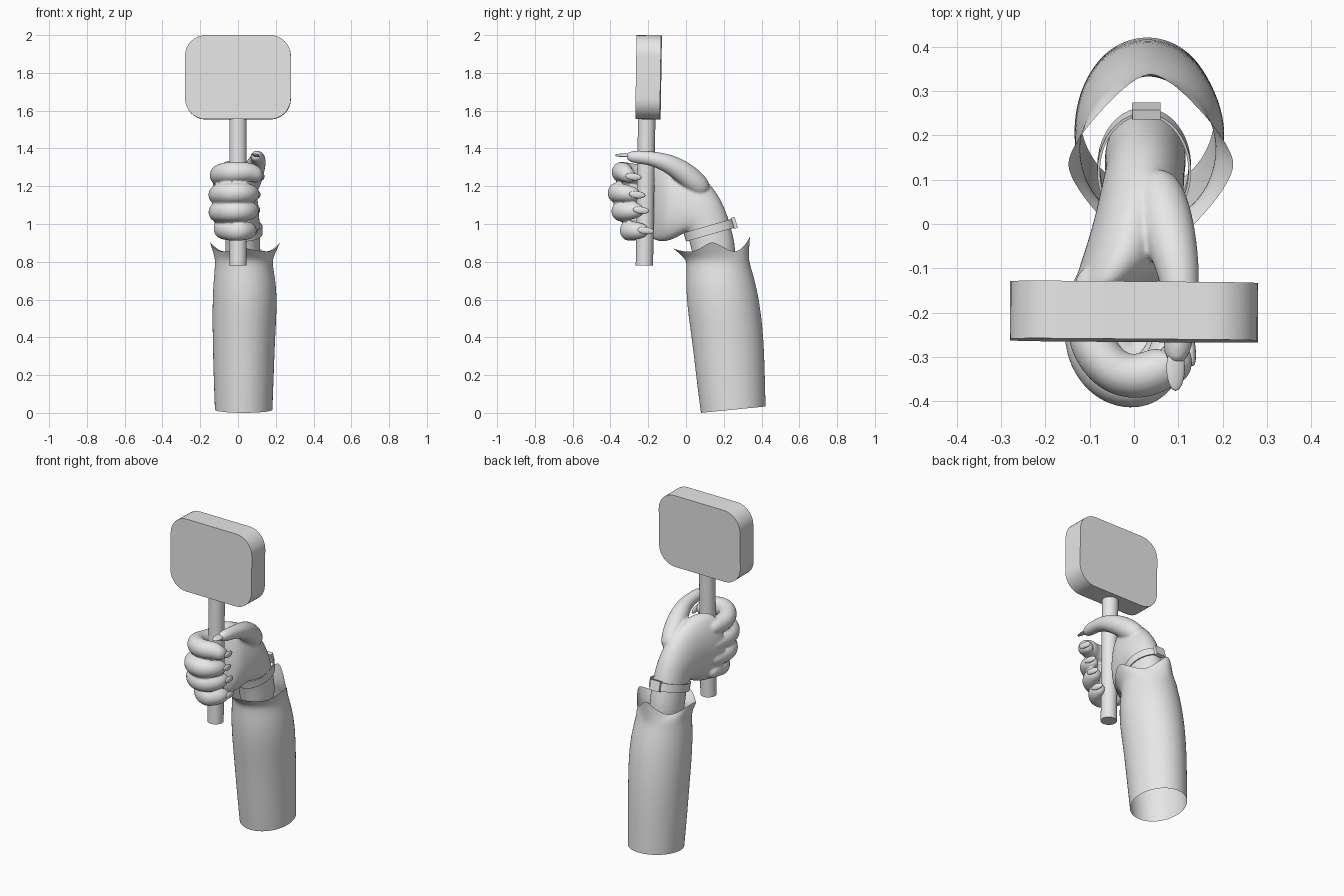
import bpy, bmesh
from math import cos, sin, pi, radians, tau
from mathutils import Vector

cube = bpy.data.objects.get("Cube")
if cube:
    bpy.data.objects.remove(cube, do_unlink=True)

grey = bpy.data.materials.new("plain_grey")
grey.use_nodes = True
grey.diffuse_color = (0.8, 0.8, 0.8, 1)
grey.node_tree.nodes["Principled BSDF"].inputs["Base Color"].default_value = (0.8, 0.8, 0.8, 1)


def finish(obj, name, angle=40):
    obj.name = obj.data.name = name
    obj.data.materials.clear()
    obj.data.materials.append(grey)
    bpy.ops.object.select_all(action='DESELECT')
    obj.select_set(True)
    bpy.context.view_layer.objects.active = obj
    bpy.ops.object.shade_smooth_by_angle(angle=radians(angle))
    return obj


def from_bmesh(bm, name, angle=40):
    bmesh.ops.recalc_face_normals(bm, faces=bm.faces)
    mesh = bpy.data.meshes.new(name)
    bm.to_mesh(mesh)
    bm.free()
    obj = bpy.data.objects.new(name, mesh)
    bpy.context.collection.objects.link(obj)
    return finish(obj, name, angle)


def ellipse(c, u, v, n):
    return [c + u * cos(tau * i / n) + v * sin(tau * i / n) for i in range(n)]


def loft(bm, rings, cap=True):
    loops = [[bm.verts.new(p) for p in ring] for ring in rings]
    n = len(loops[0])
    for a, b in zip(loops, loops[1:]):
        for i in range(n):
            j = (i + 1) % n
            bm.faces.new((a[i], a[j], b[j], b[i]))
    if cap:
        bm.faces.new(loops[0])
        bm.faces.new(loops[-1])


def tube(bm, stations, n=12):
    """Round limb through (x, y, z, radius) stations."""
    pts = [Vector(s[:3]) for s in stations]
    rings = []
    for i, s in enumerate(stations):
        t = (pts[min(i + 1, len(pts) - 1)] - pts[max(i - 1, 0)]).normalized()
        side = t.cross(Vector((0, 0, 1))).normalized()
        rings.append(ellipse(pts[i], side * s[3], side.cross(t) * s[3], n))
    loft(bm, rings)


def nail(name, loc, scale, rot=(0, 0, 0)):
    bpy.ops.mesh.primitive_uv_sphere_add(segments=16, ring_count=8, radius=1,
                                         location=loc, rotation=rot)
    obj = bpy.context.object
    obj.scale = scale
    finish(obj, name, 60)


# Sign panel: rounded rectangle extruded in depth
bm = bmesh.new()
w, h, r, depth = 0.28, 0.2225, 0.11, 0.13
outline = []
for k, (sx, sz) in enumerate(((1, 1), (-1, 1), (-1, -1), (1, -1))):
    for i in range(9):
        a = k * pi / 2 + i * pi / 16
        outline.append(bm.verts.new((sx * (w - r) + r * cos(a), -depth / 2,
                                     sz * (h - r) + r * sin(a))))
face = bm.faces.new(outline)
ext = bmesh.ops.extrude_face_region(bm, geom=[face])
bmesh.ops.translate(bm, vec=(0, depth, 0),
                    verts=[g for g in ext["geom"] if isinstance(g, bmesh.types.BMVert)])
panel = from_bmesh(bm, "sign_panel")
panel.location = (0, -0.198, 1.7765)
panel.rotation_euler = (-0.016, 0, -0.008)

# Sign handle
bpy.ops.mesh.primitive_cylinder_add(vertices=32, radius=0.046, depth=0.79,
                                    location=(0, -0.214, 1.175), rotation=(-0.016, 0, 0))
finish(bpy.context.object, "sign_handle")

# Hand: wrist and palm, each section given as back point, front point and x range
bm = bmesh.new()
palm = (
    (0.27, 0.74, 0.05, 0.72, -0.065, 0.12),
    (0.265, 0.90, 0.03, 0.86, -0.07, 0.12),
    (0.222, 1.05, 0.00, 0.96, -0.065, 0.115),
    (0.175, 1.16, -0.02, 0.945, -0.075, 0.115),
    (0.085, 1.265, -0.07, 0.915, -0.09, 0.11),
    (-0.02, 1.325, -0.12, 0.90, -0.115, 0.095),
    (-0.10, 1.35, -0.15, 0.905, -0.135, 0.07),
    (-0.19, 1.32, -0.21, 0.925, -0.15, -0.06),
)
rings = []
for yb, zb, yf, zf, x0, x1 in palm:
    centre = Vector(((x0 + x1) / 2, (yb + yf) / 2, (zb + zf) / 2))
    rings.append(ellipse(centre, Vector(((x1 - x0) / 2, 0, 0)),
                         Vector((0, (yb - yf) / 2, (zb - zf) / 2)), 16))
loft(bm, rings)

# Thumb reaching forward over the grip
tube(bm, ((0.04, 0.11, 1.16, 0.06), (0.07, 0.02, 1.25, 0.065), (0.09, -0.06, 1.305, 0.057),
          (0.105, -0.13, 1.335, 0.046), (0.105, -0.20, 1.35, 0.038),
          (0.1, -0.26, 1.355, 0.037), (0.095, -0.30, 1.357, 0.028), (0.093, -0.315, 1.357, 0.014)))

# Four fingers curling round the handle:
# knuckle z, front z, tip z, front y, nail end y, left x, tip x
fingers = {
    "index": (1.25, 1.275, 1.25, -0.35, -0.235, -0.105, 0.095),
    "middle": (1.15, 1.165, 1.155, -0.373, -0.215, -0.112, 0.074),
    "ring": (1.06, 1.068, 1.073, -0.353, -0.195, -0.112, 0.072),
    "little": (0.98, 0.965, 0.965, -0.31, -0.17, -0.085, 0.06),
}
for name, (zk, zf, zt, f, t, xl, xt) in fingers.items():
    tube(bm, ((-0.085, -0.09, zk, 0.045), (xl + 0.01, -0.19, zk, 0.053),
              (xl, f + 0.09, (zk + zf) / 2, 0.056), (xl + 0.05, f + 0.015, zf, 0.057),
              (0.01, f, zf, 0.056), (xt - 0.02, f + 0.03, zf, 0.052),
              (xt, t - 0.085, (zf + zt) / 2, 0.046), (xt, t - 0.05, zt, 0.038),
              (xt, t - 0.03, zt, 0.02)))
    nail(name + "_nail", (xt + 0.033, t - 0.043, zt), (0.011, 0.044, 0.019),
         (-0.12, 0, 0.12))
nail("thumb_nail", (0.094, -0.325, 1.364), (0.022, 0.052, 0.008), (0, 0.3, 0))

hand = from_bmesh(bm, "hand", 180)
hand.modifiers.new("round", 'SUBSURF').levels = 2
hand.modifiers["round"].render_levels = 2
fuse = hand.modifiers.new("fuse", 'REMESH')
fuse.mode = 'VOXEL'
fuse.voxel_size = 0.007
fuse.use_smooth_shade = True
soften = hand.modifiers.new("soften", 'SMOOTH')
soften.factor = 0.5
soften.iterations = 4

# Wrist strap and buckle, tilted up towards the back
bm = bmesh.new()
rings = []
for grow, z in ((0, -0.024), (0.006, -0.024), (0.006, 0.024), (0, 0.024), (0, -0.024)):
    rings.append(ellipse(Vector((0, 0, z)), Vector((0.1 + grow, 0, 0)),
                         Vector((0, 0.131 + grow, 0)), 40))
loft(bm, rings, cap=False)
bmesh.ops.remove_doubles(bm, verts=bm.verts, dist=0.0001)
strap = from_bmesh(bm, "wrist_strap")
strap.location = (0.023, 0.125, 0.968)
strap.rotation_euler = (0.28, 0, 0)

bpy.ops.mesh.primitive_cube_add(size=1, location=(0.028, 0.255, 1.006), rotation=(0.28, 0, 0))
buckle = bpy.context.object
buckle.scale = (0.064, 0.022, 0.06)
bevel = buckle.modifiers.new("bevel", 'BEVEL')
bevel.width = 0.006
bevel.segments = 2
finish(buckle, "strap_buckle")

# Sleeve: open tube with four flared points round the cuff
bm = bmesh.new()
sections = (
    (0.017, 0.03, 0.25, 0.153, 0.172),
    (0.2, 0.03, 0.236, 0.16, 0.182),
    (0.4, 0.031, 0.221, 0.166, 0.19),
    (0.58, 0.036, 0.197, 0.172, 0.193),
    (0.7, 0.035, 0.182, 0.165, 0.182),
    (0.78, 0.031, 0.172, 0.153, 0.168),
    (0.82, 0.031, 0.165, 0.153, 0.166),
)
n = 32
rings = []
for z, cx, cy, rx, ry in sections:
    ring = ellipse(Vector((cx, cy, z)), Vector((rx, 0, 0)), Vector((0, ry, 0)), n)
    for p in ring:
        p.z += 0.1 * (1 - z) * (p.y - cy)
    rings.append(ring)
cuff = []
for i in range(n):
    a = tau * i / n
    point = 1 - abs(sin(2 * a))
    flare = 1 + 0.22 * point
    cuff.append(Vector((0.038 + 0.157 * flare * cos(a), 0.135 + 0.172 * flare * sin(a),
                        0.853 + point * (0.056 + 0.036 * sin(a)))))
rings.append(cuff)
loft(bm, rings, cap=False)
sleeve = from_bmesh(bm, "sleeve", 180)
sleeve.modifiers.new("round", 'SUBSURF').levels = 2
sleeve.modifiers["round"].render_levels = 2
